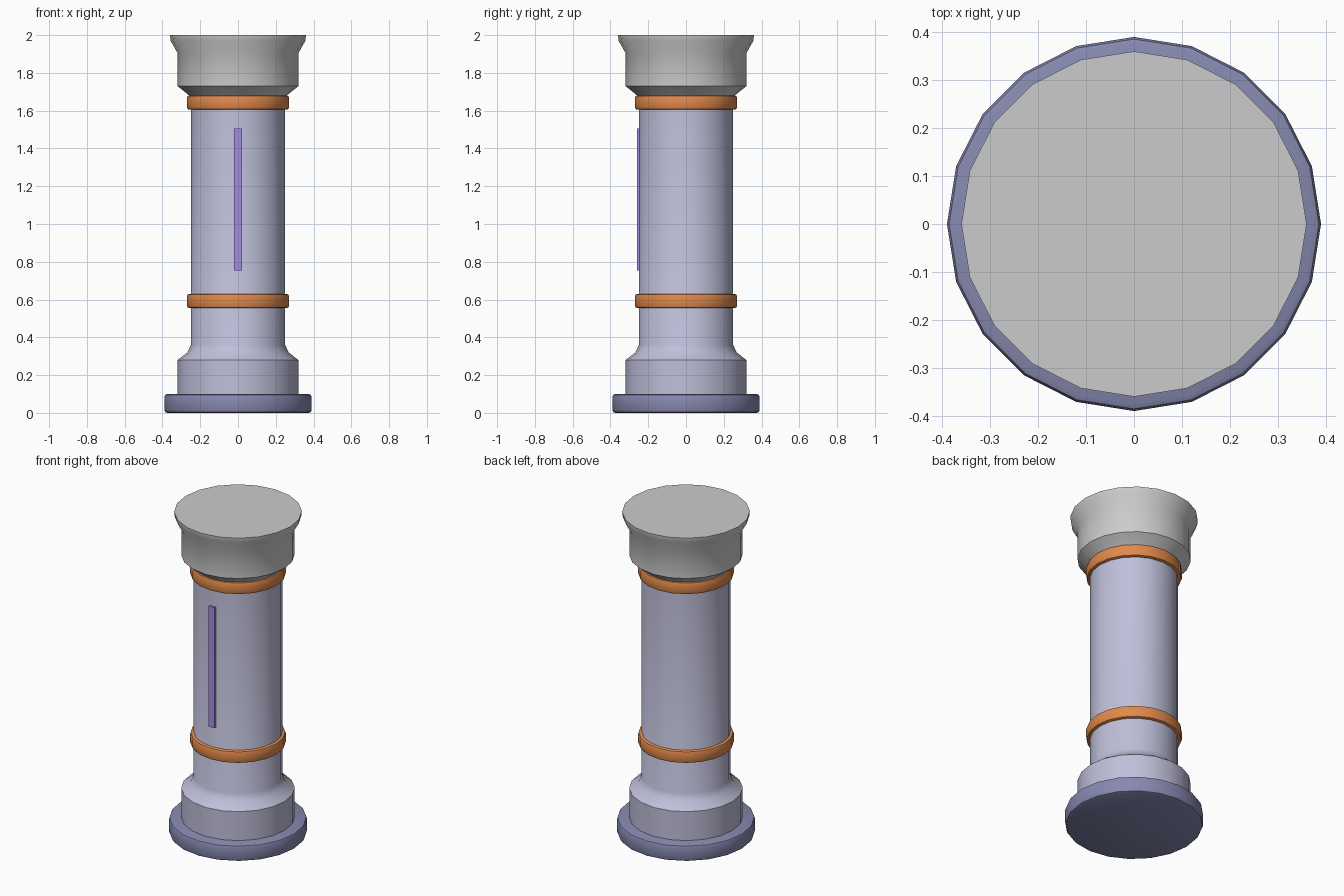
import bpy, bmesh, math

if "Cube" in bpy.data.objects:
    bpy.data.objects.remove(bpy.data.objects["Cube"])

SIDES = 20


def material(name, rgb):
    m = bpy.data.materials.new(name)
    m.diffuse_color = (*rgb, 1)
    m.use_nodes = True
    m.node_tree.nodes["Principled BSDF"].inputs["Base Color"].default_value = m.diffuse_color
    return m


def finish(name, bm, mat):
    bmesh.ops.recalc_face_normals(bm, faces=bm.faces[:])
    me = bpy.data.meshes.new(name)
    bm.to_mesh(me)
    bm.free()
    ob = bpy.data.objects.new(name, me)
    bpy.context.collection.objects.link(ob)
    if mat:
        me.materials.append(mat)
    bpy.ops.object.select_all(action='DESELECT')
    ob.select_set(True)
    bpy.context.view_layer.objects.active = ob
    bpy.ops.object.shade_smooth_by_angle(angle=math.radians(35))
    return ob


def lathe(name, profile, mat=None):
    """Turn (radius, z) points into a capped solid with SIDES sides."""
    bm = bmesh.new()
    rings = []
    for r, z in profile:
        rings.append([bm.verts.new((r * math.cos(2 * math.pi * i / SIDES),
                                    r * math.sin(2 * math.pi * i / SIDES), z))
                      for i in range(SIDES)])
    for a, b in zip(rings, rings[1:]):
        for i in range(SIDES):
            j = (i + 1) % SIDES
            bm.faces.new((a[i], a[j], b[j], b[i]))
    bm.faces.new(rings[0])
    bm.faces.new(rings[-1])
    return finish(name, bm, mat)


def bevelled_disc(name, r, z0, z1, b, mat):
    c = b * 0.3
    return lathe(name, [(r - b, z0), (r - c, z0 + c), (r, z0 + b),
                        (r, z1 - b), (r - c, z1 - c), (r - b, z1)], mat)


stone = material("blue_grey_stone", (0.52, 0.52, 0.70))
dark = material("dark_blue_stone", (0.24, 0.25, 0.43))
copper = material("copper", (0.75, 0.25, 0.07))
violet = material("violet", (0.38, 0.26, 0.75))

# Foot disc
bevelled_disc("foot_disc", 0.39, 0.0, 0.10, 0.015, dark)

# Plinth and shaft in one turned profile
lathe("shaft", [(0.32, 0.09), (0.32, 0.28), (0.268, 0.32), (0.25, 0.36),
                (0.25, 1.70)], stone)

# Copper bands
for name, z in (("lower_band", 0.555), ("upper_band", 1.605)):
    bevelled_disc(name, 0.27, z, z + 0.075, 0.012, copper)

# Capital
lathe("capital", [(0.25, 1.67), (0.27, 1.69), (0.32, 1.73), (0.32, 1.905),
                  (0.357, 1.97), (0.36, 2.0)])

# Inlay strip on the front of the shaft
bm = bmesh.new()
bmesh.ops.create_cube(bm, size=1)
bmesh.ops.scale(bm, vec=(0.04, 0.03, 0.75), verts=bm.verts[:])
bmesh.ops.translate(bm, vec=(0, -0.245, 1.13), verts=bm.verts[:])
finish("front_strip", bm, violet)
